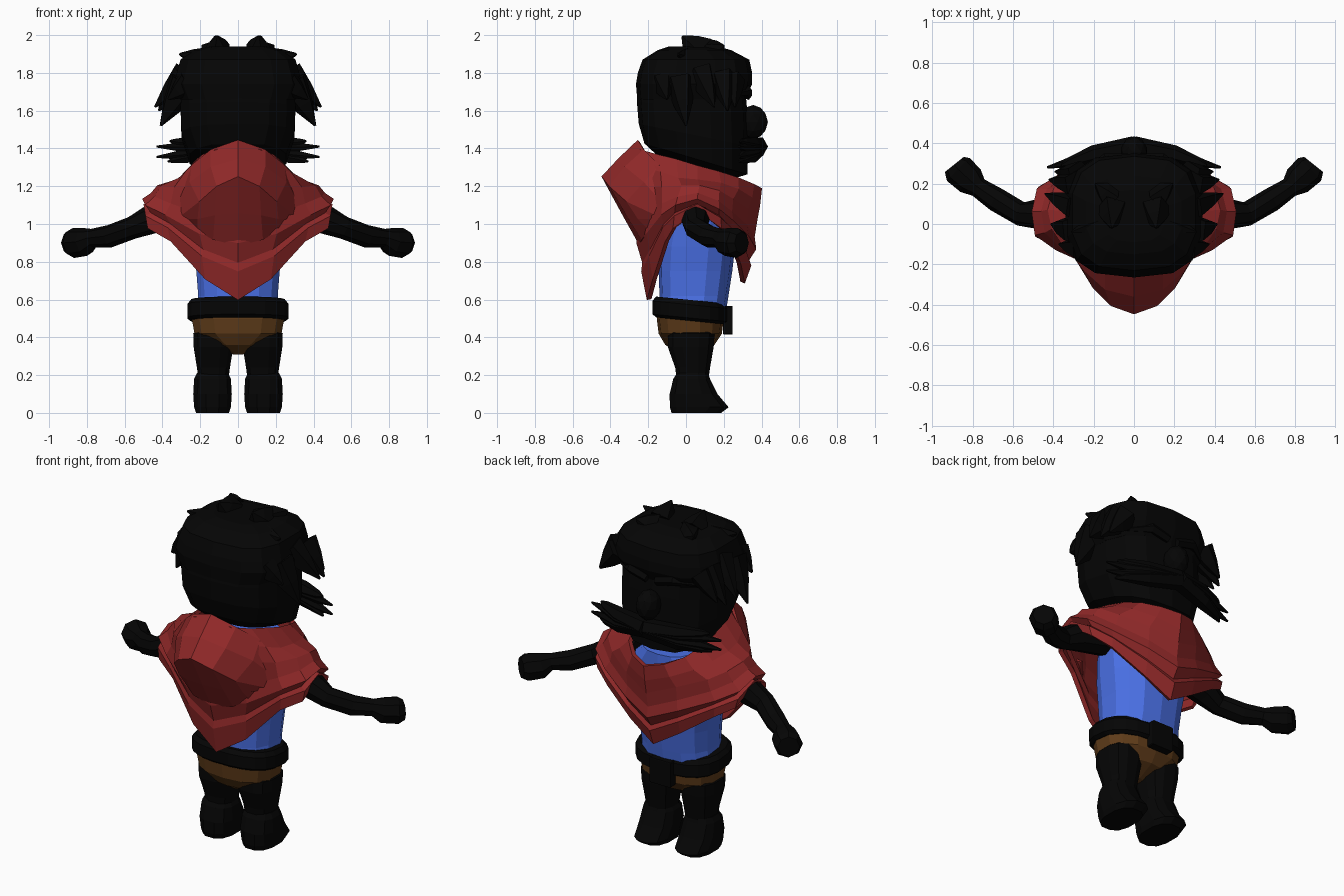
import bpy, bmesh, math
from mathutils import Vector

def material(name, rgb):
    m = bpy.data.materials.new(name)
    m.diffuse_color = (*rgb, 1)
    return m

BLACK = material("black", (0.0015, 0.0015, 0.0015))
RED = material("cloth red", (0.285, 0.022, 0.022))
BLUE = material("shirt blue", (0.07, 0.165, 0.8))
BROWN = material("trouser brown", (0.115, 0.045, 0.01))

def loft(name, rows, mat, closed=True, caps=True, thick=0, mirror=False):
    """Skin a list of equally long point rows."""
    bm = bmesh.new()
    vs = [[bm.verts.new(p) for p in r] for r in rows]
    n = len(rows[0])
    for a, b in zip(vs, vs[1:]):
        for i in range(n if closed else n - 1):
            j = (i + 1) % n
            bm.faces.new((a[i], a[j], b[j], b[i]))
    if caps:
        bm.faces.new(vs[0])
        bm.faces.new(vs[-1])
    bmesh.ops.recalc_face_normals(bm, faces=bm.faces)
    me = bpy.data.meshes.new(name)
    bm.to_mesh(me)
    bm.free()
    me.materials.append(mat)
    ob = bpy.data.objects.new(name, me)
    bpy.context.collection.objects.link(ob)
    if thick:
        s = ob.modifiers.new("thickness", "SOLIDIFY")
        s.thickness, s.offset = thick, 0
    if mirror:
        ob.modifiers.new("mirror", "MIRROR")
    return ob

def ring(z, rx, y0, y1, tilt=0, cx=0, n=14, power=0.8):
    """Squarish horizontal ring, optionally leaning along y."""
    pts = []
    for i in range(n):
        a = 2 * math.pi * (i + 0.5) / n
        c, s = math.cos(a), math.sin(a)
        x = cx + rx * math.copysign(abs(c) ** power, c)
        y = (y0 + y1) / 2 + (y1 - y0) / 2 * math.copysign(abs(s) ** power, s)
        pts.append(Vector((x, y, z + tilt * y)))
    return pts

def body(name, specs, mat, mirror=False, **kw):
    return loft(name, [ring(*s, **kw) for s in specs], mat, mirror=mirror)

def tube(name, path, mat, n=8, flat=1.0, mirror=True):
    """Round limb or lock of hair along (x, y, z, radius) points."""
    pts = [Vector(p[:3]) for p in path]
    rows = []
    for k, p in enumerate(pts):
        d = pts[min(k + 1, len(pts) - 1)] - pts[max(k - 1, 0)]
        q = d.to_track_quat('Z', 'Y')
        rows.append([p + q @ Vector((flat * path[k][3] * math.cos(2 * math.pi * i / n),
                                     path[k][3] * math.sin(2 * math.pi * i / n), 0))
                     for i in range(n)])
    return loft(name, rows, mat, mirror=mirror)

def flip(pts):
    return [(-x, y, z) for x, y, z in pts]

# Boots and legs
body("boot", [(0, .09, -.08, .19), (.03, .1, -.09, .23), (.1, .105, -.09, .17),
              (.18, .1, -.07, .13), (.21, .085, -.05, .12)], BLACK, cx=.135, n=12, mirror=True)
body("leg", [(.17, .08, -.05, .12), (.24, .09, -.06, .13), (.35, .108, -.1, .15),
             (.42, .11, -.1, .155), (.45, .08, -.08, .12)], BLACK, cx=.13, n=12, mirror=True)

# Trousers, shirt, belt and buckle
body("trousers", [(.31, .03, -.03, .05), (.36, .13, -.11, .15), (.42, .235, -.145, .19),
                  (.5, .25, -.155, .2), (.55, .22, -.14, .19)], BROWN)
body("shirt", [(.53, .225, -.14, .21), (.62, .215, -.14, .225), (.75, .225, -.145, .245),
               (.88, .245, -.14, .26), (1.02, .265, -.11, .26), (1.13, .24, -.1, .27),
               (1.21, .15, 0, .27)], BLUE)
body("belt", [(.49, .25, -.16, .2), (.505, .27, -.18, .22), (.575, .27, -.18, .22),
              (.6, .25, -.16, .2)], BLACK, tilt=-.1, n=20)
bpy.ops.mesh.primitive_cube_add(size=1, location=(0, .222, .49))
buckle = bpy.context.object
buckle.name = "buckle"
buckle.scale = (.14, .05, .15)
buckle.data.materials.append(BLACK)
buckle.modifiers.new("bevel", "BEVEL").width = .03

# Arms with fists
tube("arm", [(.26, .06, 1.07, .085), (.45, .05, 1.03, .08), (.56, .05, .98, .06),
             (.68, .12, .935, .06), (.77, .18, .925, .05), (.81, .215, .905, .075),
             (.87, .27, .9, .08), (.89, .295, .9, .06)], BLACK)

# Poncho: half rings from the hood side round to the face side
collar = [(0, -.25, 1.42), (.12, -.23, 1.39), (.18, -.14, 1.36), (.21, -.05, 1.335),
          (.225, .06, 1.3), (.215, .17, 1.27), (.18, .27, 1.24), (.1, .35, 1.21), (0, .39, 1.19)]
neck = [(0, -.26, 1.3), (.16, -.23, 1.3), (.27, -.13, 1.27), (.305, -.04, 1.235),
        (.32, .06, 1.225), (.3, .18, 1.21), (.24, .27, 1.18), (.13, .34, 1.14), (0, .38, 1.1)]
shoulder = [(0, -.28, 1.2), (.18, -.22, 1.2), (.33, -.12, 1.19), (.4, -.02, 1.195),
            (.42, .07, 1.195), (.39, .17, 1.17), (.31, .24, 1.13), (.16, .32, 1.08), (0, .365, 1.02)]
chest = [(0, -.25, .9), (.2, -.2, .95), (.38, -.12, 1.05), (.48, -.05, 1.1),
         (.495, .06, 1.13), (.47, .17, 1.08), (.36, .24, 1.02), (.17, .32, .94), (0, .36, .87)]
hem = [(0, -.195, .6), (.17, -.165, .71), (.35, -.1, .91), (.47, -.06, .98),
       (.475, .06, 1.07), (.45, .18, .98), (.35, .23, .92), (.16, .28, .79), (0, .3, .69)]

def blend(a, b, t, scale):
    return [((p[0] + (q[0] - p[0]) * t) * scale, (p[1] + (q[1] - p[1]) * t) * scale,
             p[2] + (q[2] - p[2]) * t) for p, q in zip(a, b)]

halves = [collar, neck, shoulder, blend(shoulder, chest, .6, .97), chest,
          blend(chest, hem, .35, .95), blend(chest, hem, .5, 1.01), hem]
loft("poncho", [h + flip(h[-2:0:-1]) for h in halves], RED, caps=False, thick=.025)

# Hood hanging behind the neck: top edge, bulge, crease, underside
hood = [[(0, -.25, 1.44), (.14, -.22, 1.39), (.24, -.14, 1.31), (.3, -.08, 1.2)],
        [(0, -.355, 1.34), (.14, -.32, 1.3), (.25, -.22, 1.22), (.31, -.13, 1.12)],
        [(0, -.44, 1.25), (.11, -.4, 1.2), (.2, -.31, 1.12), (.29, -.16, 1.05)],
        [(0, -.335, 1.06), (.12, -.31, 1.05), (.21, -.25, 1.03), (.28, -.14, 1.03)],
        [(0, -.24, .89), (.13, -.23, .92), (.21, -.19, .97), (.27, -.12, 1.02)]]
loft("hood", [flip(h[:0:-1]) + h for h in hood], RED, closed=False, caps=False, thick=.015)

# Head, leaning down towards the chin, and hair cap
body("head", [(1.31, .16, -.14, .24, -.3), (1.36, .26, -.22, .325, -.3),
              (1.48, .305, -.25, .33, -.2), (1.62, .31, -.26, .325, -.1),
              (1.76, .31, -.25, .31)], BLACK, power=.75)
body("hair_cap", [(1.66, .31, -.258, .31), (1.74, .345, -.265, .35), (1.8, .33, -.255, .35),
                  (1.87, .31, -.23, .335), (1.92, .24, -.15, .24), (1.94, .15, -.09, .17)],
     BLACK, power=.7)

# Pointed hair locks: root, tip, root radius
locks = [((.11, .07, 1.91), (.11, -.02, 1.995), .1),
         ((.17, 0, 1.87), (.31, -.04, 1.9), .07),
         ((.12, .14, 1.9), (.19, .2, 1.945), .09),
         ((.28, .08, 1.79), (.44, .15, 1.62), .09),
         ((.28, -.03, 1.75), (.41, 0, 1.52), .1),
         ((.28, .2, 1.77), (.42, .22, 1.6), .09),
         ((.27, .25, 1.76), (.39, .26, 1.62), .08),
         ((.26, -.12, 1.75), (.37, -.1, 1.66), .08)]
for root, tip, r in locks:
    a, b = Vector(root), Vector(tip)
    tube("hair_lock", [(*a, r), (*a.lerp(b, .5), r * .62), (*b, .006)], BLACK, n=5, flat=.8)

# Nose, brows and moustache
bpy.ops.mesh.primitive_ico_sphere_add(subdivisions=2, radius=.075, location=(0, .355, 1.54))
nose = bpy.context.object
nose.name = "nose"
nose.scale = (.9, 1.05, 1.2)
nose.data.materials.append(BLACK)
tube("brow", [(.03, .325, 1.68, .025), (.14, .32, 1.71, .03), (.26, .25, 1.69, .01)], BLACK, n=5)
for x, y, z in [(.36, .29, 1.44), (.43, .28, 1.41), (.43, .28, 1.355), (.37, .28, 1.33)]:
    tube("moustache", [(0, .38, 1.41, .055), (.2, .345, z * .5 + .7, .045),
                       (.32, .305, z * .8 + .28, .025), (x, y, z, .006)], BLACK, n=6)
